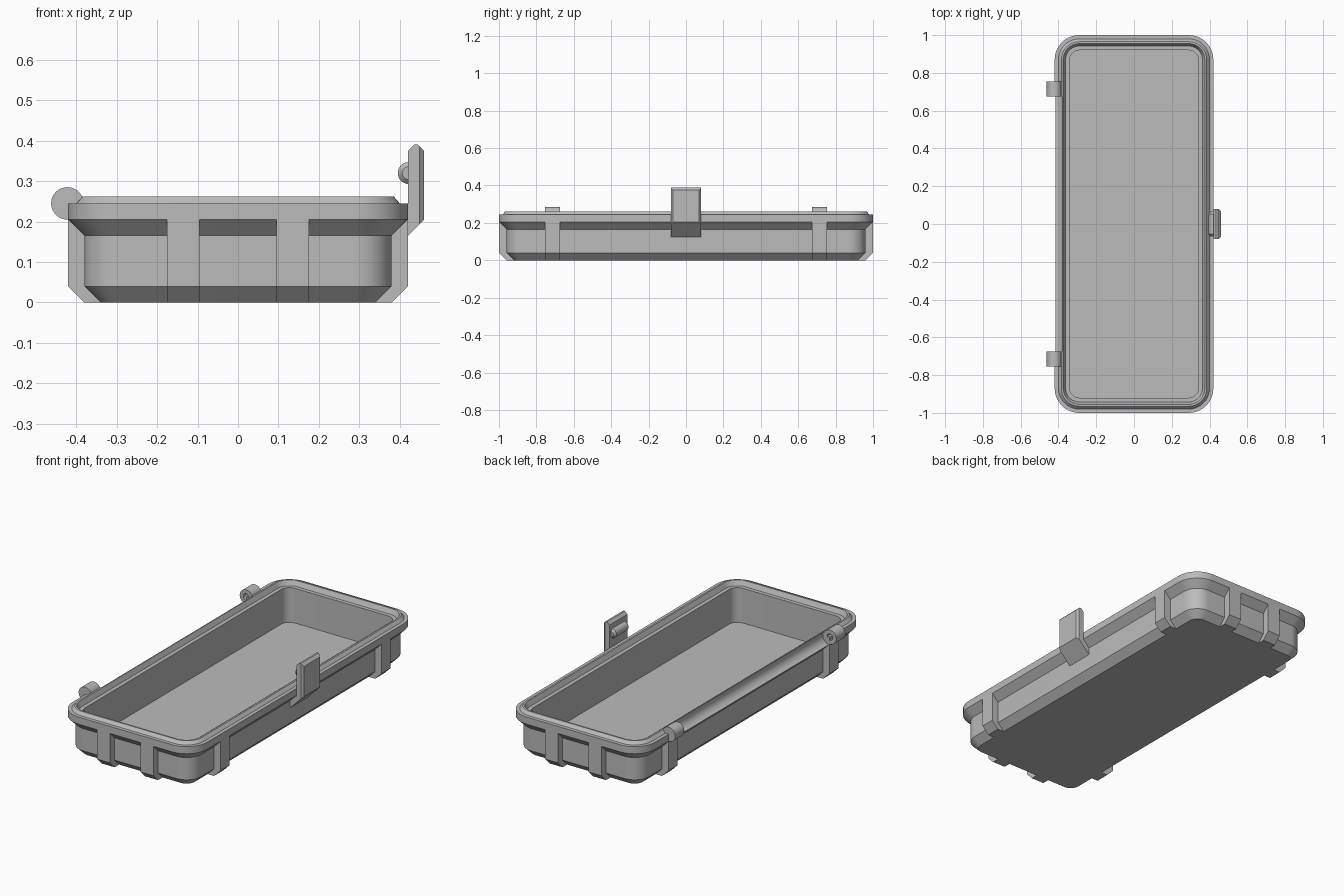
import bpy, bmesh, math
from mathutils import Matrix

if "Cube" in bpy.data.objects:
    bpy.data.objects.remove(bpy.data.objects["Cube"])

grey = bpy.data.materials.new("plain_grey")
grey.diffuse_color = (0.5, 0.5, 0.5, 1)
grey.use_nodes = True
grey.node_tree.nodes["Principled BSDF"].inputs["Base Color"].default_value = grey.diffuse_color


def make(name, bm):
    bmesh.ops.recalc_face_normals(bm, faces=bm.faces)
    me = bpy.data.meshes.new(name)
    bm.to_mesh(me)
    bm.free()
    me.materials.append(grey)
    ob = bpy.data.objects.new(name, me)
    bpy.context.collection.objects.link(ob)
    return ob


def smooth(ob):
    bpy.ops.object.select_all(action='DESELECT')
    ob.select_set(True)
    bpy.context.view_layer.objects.active = ob
    bpy.ops.object.shade_smooth_by_angle(angle=math.radians(25))


def cut(ob, cutter):
    """Subtract cutter from ob, then discard the cutter."""
    mod = ob.modifiers.new("cut", 'BOOLEAN')
    mod.operation = 'DIFFERENCE'
    mod.solver = 'EXACT'
    mod.object = cutter
    bpy.context.view_layer.update()
    dg = bpy.context.evaluated_depsgraph_get()
    me = bpy.data.meshes.new_from_object(ob.evaluated_get(dg))
    ob.modifiers.clear()
    ob.data = me
    bpy.data.objects.remove(cutter)


def rod(name, x, z, r, y0, y1, bevel=0.0, seg=40):
    """Cylinder along y."""
    bm = bmesh.new()
    m = Matrix.Translation((x, (y0 + y1) / 2, z)) @ Matrix.Rotation(math.pi / 2, 4, 'X')
    bmesh.ops.create_cone(bm, cap_ends=True, segments=seg, radius1=r, radius2=r,
                          depth=y1 - y0, matrix=m)
    if bevel:
        ends = [e for e in bm.edges if abs(e.verts[0].co.y - e.verts[1].co.y) < 1e-5]
        bmesh.ops.bevel(bm, geom=ends, offset=bevel, segments=1, affect='EDGES')
    return make(name, bm)


def prism(profile, half):
    """Extrude an (x, z) profile along y from -half to half."""
    bm = bmesh.new()
    f = bm.faces.new([bm.verts.new((x, -half, z)) for x, z in profile])
    ext = bmesh.ops.extrude_face_region(bm, geom=[f])
    for v in ext["geom"]:
        if isinstance(v, bmesh.types.BMVert):
            v.co.y = half
    return bm


# Tray shell: rounded rectangle rings lofted through (inset, height)
HX, HY, R, SEG = 0.42, 1.0, 0.13, 10
rings = [(.08, 0), (.04, .04), (.04, .165), (0, .205), (0, .245), (.02, .245),
         (.035, .262), (.045, .262), (.058, .235), (.08, .235), (.08, .04)]
bm = bmesh.new()
loops = []
for inset, z in rings:
    loop = []
    for k, (sx, sy) in enumerate([(1, 1), (-1, 1), (-1, -1), (1, -1)]):
        for i in range(SEG + 1):
            a = math.pi / 2 * (k + i / SEG)
            loop.append(bm.verts.new((sx * (HX - R) + (R - inset) * math.cos(a),
                                      sy * (HY - R) + (R - inset) * math.sin(a), z)))
    loops.append(loop)
n = len(loops[0])
for a, b in zip(loops, loops[1:]):
    for i in range(n):
        j = (i + 1) % n
        bm.faces.new((a[i], a[j], b[j], b[i]))
bm.faces.new(loops[0])
bm.faces.new(loops[-1])
tray = make("tray", bm)

# Lid clearance groove along the hinge side
HINGE_X, HINGE_Z = -0.422, 0.245
cut(tray, rod("groove_cutter", HINGE_X, HINGE_Z, .045, -.676, .676, seg=64))
smooth(tray)

# Ribs on all four sides, (depth, height) measured from the outer wall
rib = [(-.09, 0), (-.04, 0), (0, .04), (0, .205), (-.06, .205), (-.06, .035), (-.09, .035)]
for angle, reach, offset in ((0, HX, .715), (90, HY, .135), (180, HX, .715), (270, HY, .135)):
    for s in (-1, 1):
        bm = prism([(reach + d, z) for d, z in rib], .04)
        bm.transform(Matrix.Rotation(math.radians(angle), 4, 'Z')
                     @ Matrix.Translation((0, s * offset, 0)))
        make("rib", bm)

# Hinge knuckles with blind pin holes on the facing ends
for s in (-1, 1):
    knuckle = rod("hinge_knuckle", HINGE_X, HINGE_Z, .04,
                  *sorted((s * .675, s * .755)))
    cut(knuckle, rod("pin_hole_cutter", HINGE_X, HINGE_Z, .018,
                     *sorted((s * .65, s * .73)), seg=24))
    smooth(knuckle)

# Latch plate with chamfered outer edges
bm = prism([(.37, .115), (.46, .205), (.46, .375), (.445, .39), (.435, .39),
            (.42, .375), (.42, .2), (.37, .2)], .08)
outer = [e for e in bm.edges if all(v.co.x > .455 for v in e.verts)
         and abs(e.verts[0].co.z - e.verts[1].co.z) > .1]
bmesh.ops.bevel(bm, geom=outer, offset=.011, segments=1, affect='EDGES')
make("latch_plate", bm)

# Snap bead on the inner face of the latch
smooth(rod("latch_bead", .422, .32, .027, -.065, .065, bevel=.011, seg=32))
